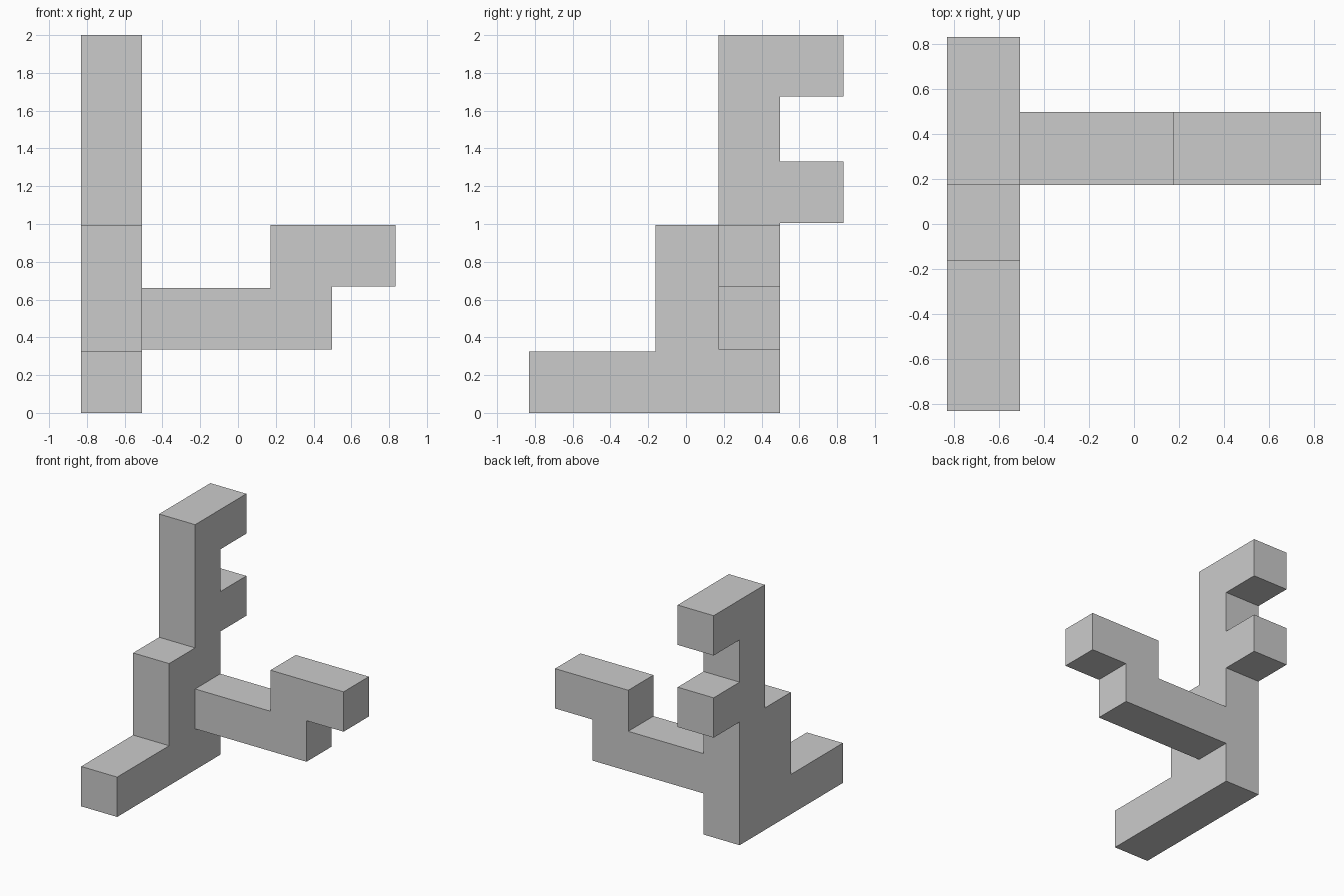
import bpy, bmesh
from mathutils import Vector

if "Cube" in bpy.data.objects:
    bpy.data.objects.remove(bpy.data.objects["Cube"])

P, W = 0.335, 0.325      # cell pitch and bar thickness
OFF = -0.8325            # low corner in x and y


def lo(i):               # low edge of cell i, measured from 0
    return i * P


def hi(i):               # high edge of cell i
    return i * P + W


def extrude_profile(name, points, place, direction):
    """Flat outline placed in 3D, then extruded into a solid."""
    bm = bmesh.new()
    face = bm.faces.new([bm.verts.new(place(u, v)) for u, v in points])
    out = bmesh.ops.extrude_face_region(bm, geom=[face])
    moved = [g for g in out["geom"] if isinstance(g, bmesh.types.BMVert)]
    bmesh.ops.translate(bm, verts=moved, vec=Vector(direction) * W)
    bmesh.ops.recalc_face_normals(bm, faces=bm.faces[:])
    mesh = bpy.data.meshes.new(name)
    bm.to_mesh(mesh)
    bm.free()
    ob = bpy.data.objects.new(name, mesh)
    bpy.context.collection.objects.link(ob)
    return ob


# Stepped post with foot and two rear prongs (outline in y, z)
post_outline = [
    (lo(0), 0), (hi(3), 0), (hi(3), lo(3)), (hi(4), lo(3)), (hi(4), hi(3)),
    (hi(3), hi(3)), (hi(3), lo(5)), (hi(4), lo(5)), (hi(4), hi(5)),
    (lo(3), hi(5)), (lo(3), hi(2)), (lo(2), hi(2)), (lo(2), hi(0)), (lo(0), hi(0)),
]
post = extrude_profile("stepped_post", post_outline,
                       lambda y, z: (OFF, OFF + y, z), (1, 0, 0))

# Side arm with raised end (outline in x, z), rooted inside the post
arm_outline = [
    (W / 2, lo(1)), (hi(3), lo(1)), (hi(3), lo(2)), (hi(4), lo(2)),
    (hi(4), hi(2)), (lo(3), hi(2)), (lo(3), hi(1)), (W / 2, hi(1)),
]
arm = extrude_profile("side_arm", arm_outline,
                      lambda x, z: (OFF + x, OFF + lo(3), z), (0, 1, 0))

# Join the arm into the post as one clean solid
union = post.modifiers.new("join_arm", "BOOLEAN")
union.operation = "UNION"
union.solver = "EXACT"
union.object = arm
bpy.context.view_layer.objects.active = post
post.select_set(True)
bpy.ops.object.modifier_apply(modifier=union.name)
bpy.data.objects.remove(arm)
